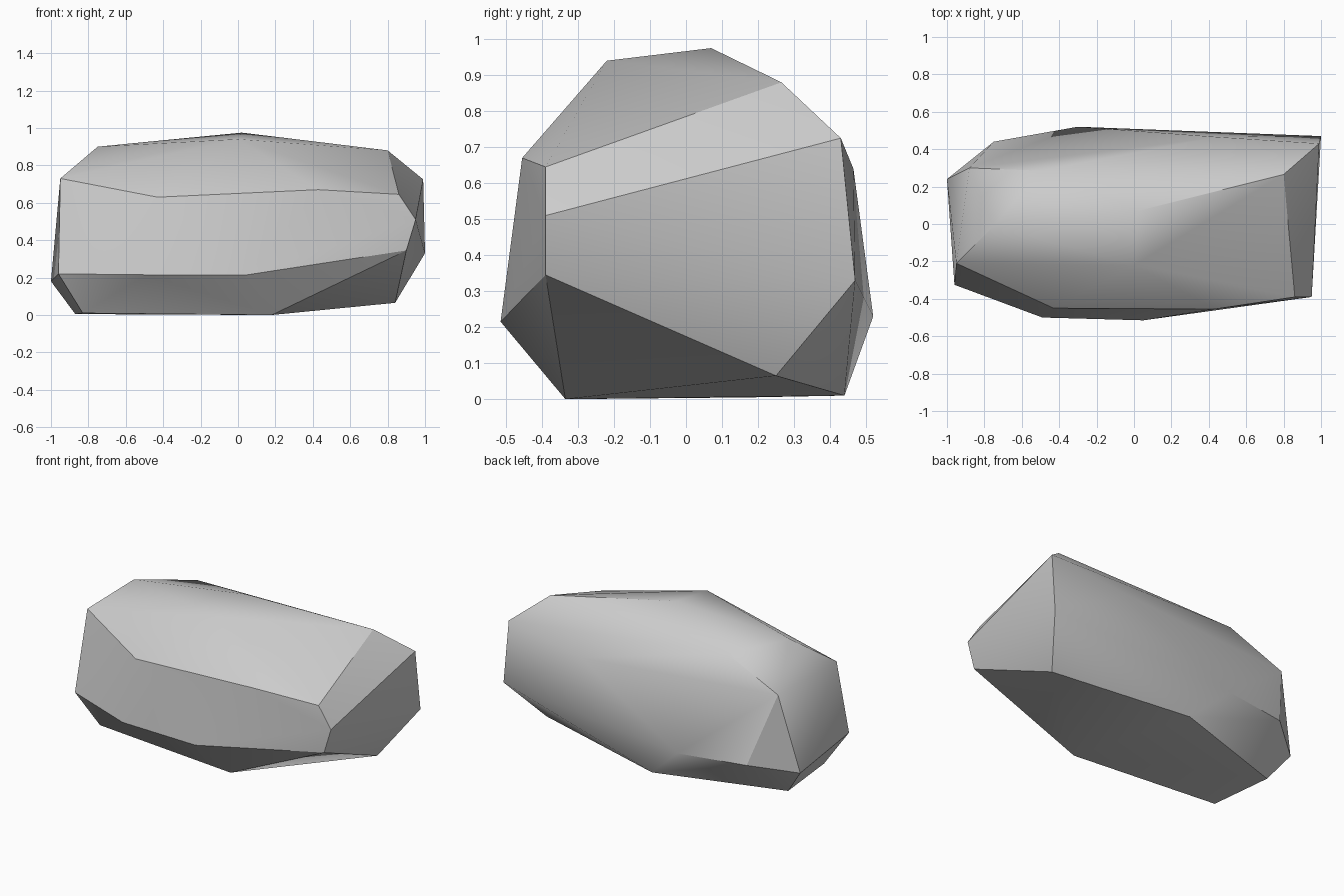
import bpy
import bmesh
import math

cube = bpy.data.objects.get("Cube")
if cube:
    bpy.data.objects.remove(cube, do_unlink=True)

# Single stone colour
GREY = (0.6, 0.6, 0.6, 1.0)
stone = bpy.data.materials.new("stone grey")
stone.use_nodes = True
stone.diffuse_color = GREY
bsdf = next(n for n in stone.node_tree.nodes if n.type == 'BSDF_PRINCIPLED')
bsdf.inputs["Base Color"].default_value = GREY

# Corners of the boulder, grouped by region
CROWN = [(0.02, 0.07, 0.975), (0, -0.22, 0.94), (0.80, 0.265, 0.88),
         (-0.75, -0.01, 0.90), (-0.50, 0.285, 0.85)]
LEFT_END = [(0.99, 0.43, 0.725), (1.0, 0.47, 0.33), (0.95, -0.39, 0.51),
            (0.86, -0.39, 0.645), (0.90, -0.39, 0.345), (0.84, 0.25, 0.065)]
RIGHT_END = [(-0.95, -0.21, 0.73), (-0.96, -0.325, 0.22),
             (-1.0, 0.24, 0.18), (-0.88, 0.30, 0.685)]
FRONT = [(0.43, -0.455, 0.67), (0.05, -0.515, 0.215),
         (-0.49, -0.50, 0.215), (-0.43, -0.45, 0.63)]
BACK = [(-0.30, 0.52, 0.23), (0.445, 0.465, 0.64), (-0.75, 0.44, 0.24)]
BASE = [(0.18, -0.335, 0.0), (-0.83, -0.25, 0.01),
        (-0.87, 0.18, 0.005), (-0.06, 0.44, 0.01)]

# Wrap the corners in a faceted convex shell
bm = bmesh.new()
for co in CROWN + LEFT_END + RIGHT_END + FRONT + BACK + BASE:
    bm.verts.new(co)
hull = bmesh.ops.convex_hull(bm, input=bm.verts[:])
loose = {g for g in hull["geom_interior"] + hull["geom_unused"]
         if isinstance(g, bmesh.types.BMVert)}
bmesh.ops.delete(bm, geom=list(loose), context='VERTS')
bmesh.ops.recalc_face_normals(bm, faces=bm.faces[:])

mesh = bpy.data.meshes.new("boulder")
bm.to_mesh(mesh)
bm.free()
mesh.materials.append(stone)
boulder = bpy.data.objects.new("boulder", mesh)
bpy.context.collection.objects.link(boulder)

# Soft facets with crisp main ridges
bpy.ops.object.select_all(action='DESELECT')
boulder.select_set(True)
bpy.context.view_layer.objects.active = boulder
bpy.ops.object.shade_smooth_by_angle(angle=math.radians(30))
